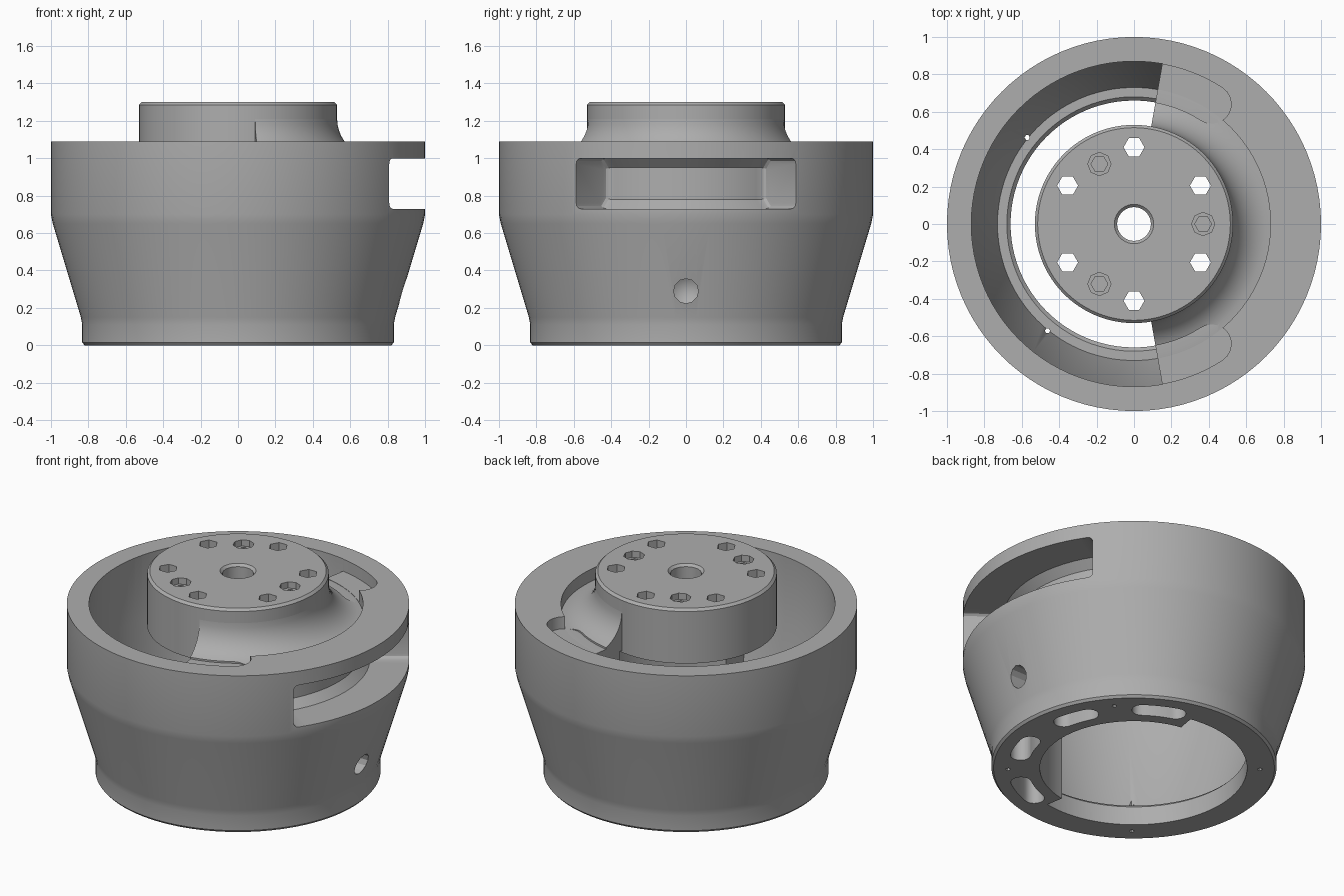
import bpy, bmesh, math
from math import sin, cos, radians

old = bpy.data.objects.get("Cube")
if old:
    bpy.data.objects.remove(old)

grey = bpy.data.materials.new("plain_grey")
grey.use_nodes = True
GREY = (0.42, 0.42, 0.42, 1)
grey.diffuse_color = GREY
grey.node_tree.nodes["Principled BSDF"].inputs["Base Color"].default_value = GREY


def finish(name, bm):
    bmesh.ops.recalc_face_normals(bm, faces=bm.faces)
    mesh = bpy.data.meshes.new(name)
    bm.to_mesh(mesh)
    bm.free()
    mesh.materials.append(grey)
    obj = bpy.data.objects.new(name, mesh)
    bpy.context.collection.objects.link(obj)
    return obj


def revolve(name, profile, start=0, end=360, steps=96, round_ends=0):
    """Sweep a closed (radius, height) outline about z."""
    bm = bmesh.new()
    full = end - start == 360
    rings = []
    for i in range(steps if full else steps + 1):
        a = radians(start + (end - start) * i / steps)
        rings.append([bm.verts.new((r * cos(a), r * sin(a), z)) for r, z in profile])
    n = len(profile)
    for i in range(steps):
        p, q = rings[i], rings[(i + 1) % len(rings)]
        for j in range(n):
            k = (j + 1) % n
            bm.faces.new((p[j], p[k], q[k], q[j]))
    if not full:
        caps = [bm.faces.new(rings[0]), bm.faces.new(rings[-1])]
        if round_ends:
            edges = [e for f in caps for e in f.edges]
            bmesh.ops.bevel(bm, geom=edges, offset=round_ends, segments=3,
                            profile=0.5, affect='EDGES', clamp_overlap=True)
    return finish(name, bm)


def prism(name, outline, low, high):
    bm = bmesh.new()
    face = bm.faces.new([bm.verts.new((x, y, low)) for x, y in outline])
    top = bmesh.ops.extrude_face_region(bm, geom=[face])["geom"]
    moved = [v for v in top if isinstance(v, bmesh.types.BMVert)]
    bmesh.ops.translate(bm, verts=moved, vec=(0, 0, high - low))
    return finish(name, bm)


def kidney(name, inner, outer, start, end, low, high):
    """Curved slot with round ends."""
    mid, half, n = (inner + outer) / 2, (outer - inner) / 2, 10
    pts = []
    for radius, a, b, turn in ((outer, start, end, 0), (inner, end, start, 180)):
        for i in range(n + 1):
            t = radians(a + (b - a) * i / n)
            pts.append((radius * cos(t), radius * sin(t)))
        t = radians(b)
        for i in range(1, n):
            c = t + radians(turn + 180 * i / n)
            pts.append((mid * cos(t) + half * cos(c), mid * sin(t) + half * sin(c)))
    return prism(name, pts, low, high)


def hole(name, radius, dist, angle, low, high, sides):
    a = radians(angle)
    pts = [(dist * cos(a) + radius * cos(math.tau * i / sides),
            dist * sin(a) + radius * sin(math.tau * i / sides)) for i in range(sides)]
    return prism(name, pts, low, high)


def carve(obj, cutters):
    bpy.context.view_layer.objects.active = obj
    for cutter in cutters:
        mod = obj.modifiers.new("cut", 'BOOLEAN')
        mod.operation, mod.solver, mod.object = 'DIFFERENCE', 'EXACT', cutter
        bpy.ops.object.modifier_apply(modifier=mod.name)
        bpy.data.objects.remove(cutter)


def shade(obj, angle=25):
    bpy.ops.object.select_all(action='DESELECT')
    obj.select_set(True)
    bpy.context.view_layer.objects.active = obj
    bpy.ops.object.shade_smooth_by_angle(angle=radians(angle))


# Housing: tapered bowl, flat rim, recessed concave fillet towards the hub
fillet = [(0.73 - 0.2 * sin(t), 1.21 - 0.2 * cos(t))
          for t in (radians(9 * i) for i in range(11))]
outer = [(0.82, 0), (0.833, 0.015), (0.833, 0.11), (0.84, 0.15),
         (0.99, 0.65), (1, 0.7), (1, 1.09), (0.73, 1.09)]
body = revolve("housing", [(0.55, 0)] + outer + fillet + [(0.5, 1.21), (0.5, 0.96), (0.55, 0.96)])

cutters = []
# Open channel on the right half, with a ledge at its foot
channel = [(0.3, -0.1), (0.66, -0.1), (0.66, 0.12), (0.68, 0.14), (0.73, 0.14),
           (0.87, 0.68), (0.87, 1.4), (0.3, 1.4)]
cutters.append(revolve("channel", channel, 80, 280, 54))
# Wide side window
window = [(0.72, 0.78), (0.77, 0.73), (1.1, 0.73), (1.1, 1), (0.77, 1), (0.72, 0.95)]
cutters.append(revolve("window", window, -36, 36, 16, 0.03))
# Recesses beside the fillet, and pockets in the underside, on both sides
for side in (1, -1):
    def mirrored(name, r0, r1, a, b, low, high):
        a, b = (a, b) if side > 0 else (-b, -a)
        cutters.append(kidney(name, r0, r1, a, b, low, high))
    mirrored("rim_recess", 0.66, 0.868, 57, 95, 1.012, 1.3)
    mirrored("pocket", 0.62, 0.74, 13, 27, -0.1, 0.3)
    mirrored("pocket", 0.62, 0.74, 54, 71, -0.1, 0.3)
for angle in (41, 141, 231, -41):
    cutters.append(hole("pin_hole", 0.014, 0.735, angle, -0.1, 0.25, 6))
# Side screw hole with a pointed end
bm = bmesh.new()
bmesh.ops.create_cone(bm, cap_ends=True, segments=12, radius1=0.066, radius2=0.066, depth=0.4)
tip = min(bm.faces, key=lambda f: f.calc_center_median().z)
bmesh.ops.translate(bm, verts=bmesh.ops.poke(bm, faces=[tip])["verts"], vec=(0, 0, -0.04))
screw = finish("side_screw_hole", bm)
screw.rotation_euler = (0, radians(90), 0)
screw.location = (0.92, 0, 0.29)
cutters.append(screw)
bpy.context.view_layer.update()
carve(body, cutters)
shade(body)

# Hub: chamfered disc with a bore, six through holes and three screw holes
hub = revolve("hub", [(0.09, 0.95), (0.53, 0.95), (0.53, 1.285), (0.515, 1.3),
                      (0.105, 1.3), (0.09, 1.285)])
cutters = [hole("through_hole", 0.056, 0.41, 30 + 60 * i, 0.8, 1.4, 6) for i in range(6)]
for i in range(3):
    cutters.append(hole("screw_recess", 0.062, 0.37, 120 * i, 1.26, 1.4, 8))
    cutters.append(hole("screw_hole", 0.045, 0.37, 120 * i, 1.1, 1.4, 6))
carve(hub, cutters)
shade(hub)
